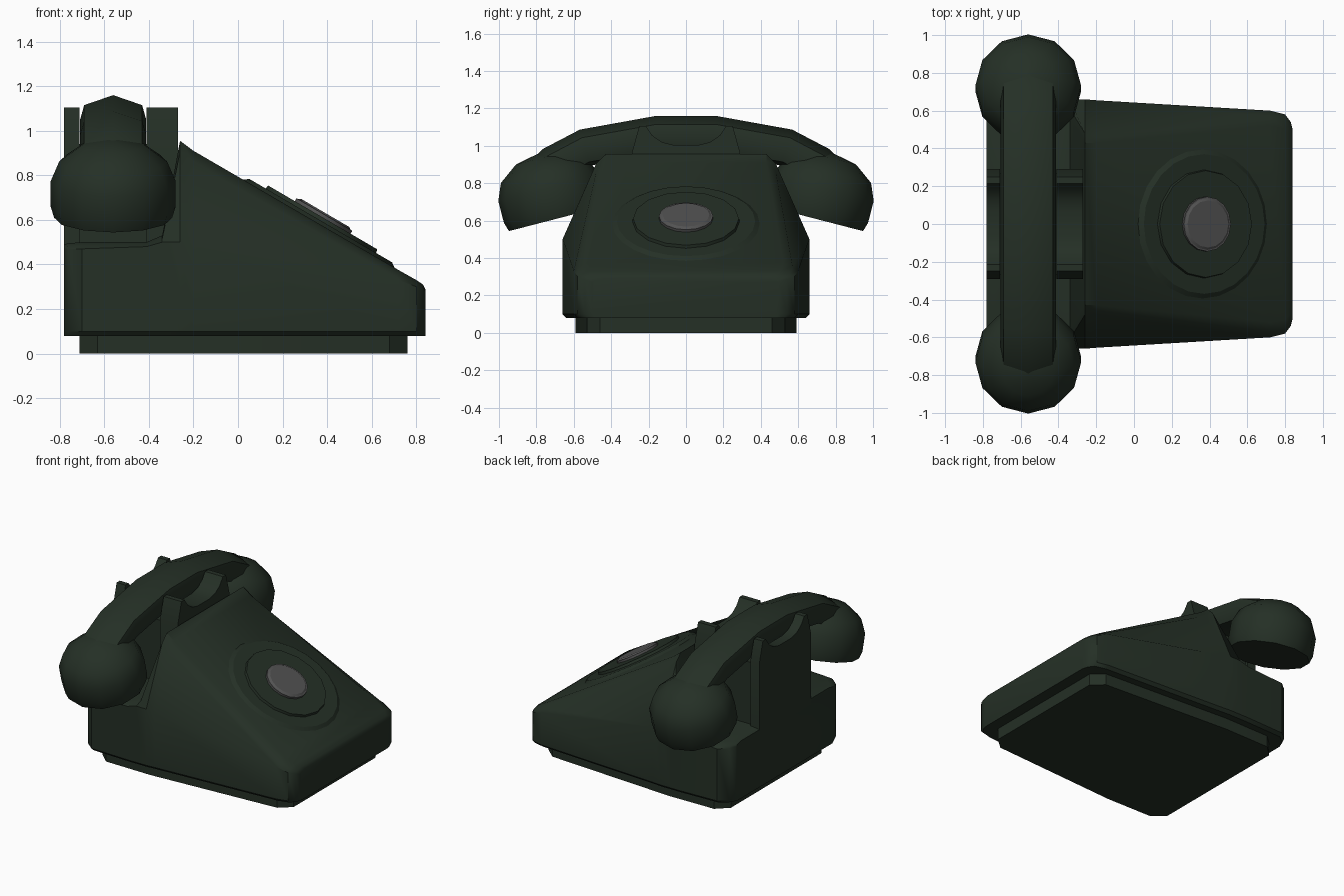
import bpy, bmesh, math
from mathutils import Matrix, Vector

cube = bpy.data.objects.get("Cube")
if cube:
    bpy.data.objects.remove(cube, do_unlink=True)


def material(name, color):
    m = bpy.data.materials.new(name)
    m.use_nodes = True
    m.diffuse_color = color
    bsdf = m.node_tree.nodes["Principled BSDF"]
    bsdf.inputs["Base Color"].default_value = color
    bsdf.inputs["Roughness"].default_value = 0.6
    return m


GREEN = material("dark green", (0.018, 0.029, 0.019, 1))
GREY = material("hub grey", (0.085, 0.085, 0.085, 1))


def finish(name, bm, mat, angle=35):
    bmesh.ops.recalc_face_normals(bm, faces=bm.faces)
    mesh = bpy.data.meshes.new(name)
    bm.to_mesh(mesh)
    bm.free()
    mesh.materials.append(mat)
    ob = bpy.data.objects.new(name, mesh)
    bpy.context.collection.objects.link(ob)
    bpy.ops.object.select_all(action='DESELECT')
    bpy.context.view_layer.objects.active = ob
    ob.select_set(True)
    bpy.ops.object.shade_smooth_by_angle(angle=math.radians(angle))
    return ob


def loft(name, rings, mat, angle=35):
    """Skin closed rings of equal length and cap both ends."""
    bm = bmesh.new()
    rows = [[bm.verts.new(p) for p in ring] for ring in rings]
    n = len(rows[0])
    for a, b in zip(rows, rows[1:]):
        for i in range(n):
            j = (i + 1) % n
            bm.faces.new((a[i], a[j], b[j], b[i]))
    bm.faces.new(rows[0])
    bm.faces.new(rows[-1][::-1])
    return finish(name, bm, mat, angle)


def mirrored(x, half):
    """Ring at x from a half outline, mirrored across y."""
    return [(x, y, z) for y, z in half] + [(x, -y, z) for y, z in half[::-1]]


# Housing: x, half width, shoulder height, top half width, top height
sections = [
    (-0.78, 0.55, 0.47, 0.54, 0.49), (-0.76, 0.60, 0.47, 0.58, 0.495),
    (-0.70, 0.65, 0.47, 0.63, 0.50), (-0.41, 0.66, 0.48, 0.63, 0.50),
    (-0.34, 0.66, 0.50, 0.61, 0.53), (-0.26, 0.66, 0.50, 0.48, 0.955),
    (-0.20, 0.655, 0.49, 0.48, 0.91), (0.72, 0.60, 0.33, 0.57, 0.375),
    (0.80, 0.58, 0.30, 0.555, 0.33), (0.83, 0.54, 0.285, 0.525, 0.31),
    (0.84, 0.50, 0.27, 0.49, 0.29)]
rings = []
for x, w, shoulder, tw, top in sections:
    edge = top - min(0.05, 0.5 * (top - shoulder))
    rings.append(mirrored(x, [(w - 0.02, 0.08), (w, 0.10), (w, shoulder),
                              (tw, edge), (tw - 0.05, top)]))
loft("housing", rings, GREEN)

# Recessed foot plate under the housing
plan = [(-0.71, 0.51), (-0.63, 0.585), (-0.28, 0.59), (0.68, 0.53), (0.76, 0.46)]
loft("foot_plate", [mirrored(x, [(w, 0), (w, 0.09)]) for x, w in plan], GREEN)

# Cradle: core block between two notched walls
core = [(0.27, 0.45), (0.27, 0.94)]
loft("cradle_core", [mirrored(x, core) for x in (-0.75, -0.30)], GREEN)
notch = [(0.29, 0.45), (0.29, 0.96), (0.25, 1.105), (0.215, 1.105),
         (0.18, 1.055), (0.13, 1.02), (0.07, 1.005)]
for name, x0, x1 in (("cradle_back_wall", -0.78, -0.71),
                     ("cradle_front_wall", -0.41, -0.27)):
    loft(name, [mirrored(x, notch) for x in (x0, x1)], GREEN)

# Handset arm: faceted section swept along an arch
HX = -0.56
half_section = [(0, 0.10), (0.13, 0.055), (0.148, -0.01), (0.125, -0.08), (0, -0.10)]
section = half_section + [(-a, b) for a, b in half_section[-2:0:-1]]
half_path = [(0.15, 1.06), (0.54, 0.99), (0.71, 0.90), (0.80, 0.80)]
path = [(-y, z) for y, z in half_path[::-1]] + half_path
rings = []
for i, (y, z) in enumerate(path):
    p, q = path[max(i - 1, 0)], path[min(i + 1, len(path) - 1)]
    t = Vector((q[0] - p[0], q[1] - p[1])).normalized()
    rings.append([(HX + a, y - t.y * b, z + t.x * b) for a, b in section])
loft("handset_arm", rings, GREEN, 50)

# Handset cups: tilted domes of twelve sides
dome = [(0.265, 0), (0.28, 0.05), (0.28, 0.17), (0.242, 0.26), (0.14, 0.335), (0.02, 0.36)]
tilt = math.radians(14.5)
for name, side in (("earpiece_cup", 1), ("mouthpiece_cup", -1)):
    place = (Matrix.Translation((HX, side * 0.69, 0.61))
             @ Matrix.Rotation(-side * tilt, 4, 'X'))
    loft(name, [[place @ Vector((r * math.cos(k * math.pi / 6),
                                 r * math.sin(k * math.pi / 6), h))
                 for k in range(12)] for r, h in dome], GREEN, 45)


# Dial: stacked discs lying on the sloped face
slope = Matrix.Translation((0.365, 0, 0.585)) @ Matrix.Rotation(math.radians(30.3), 4, 'Y')


def disc(name, low, high, r0, r1, mat, sides=16):
    bm = bmesh.new()
    bmesh.ops.create_cone(bm, cap_ends=True, segments=sides, radius1=r0, radius2=r1,
                          depth=high - low,
                          matrix=slope @ Matrix.Translation((0, 0, (low + high) / 2)))
    finish(name, bm, mat, 30)


disc("dial_mound", -0.02, 0.013, 0.42, 0.37, GREEN, 24)
disc("dial_plate", 0, 0.03, 0.29, 0.283, GREEN)
disc("dial_hub", 0.02, 0.045, 0.145, 0.145, GREY)
disc("dial_hub_cap", 0.04, 0.053, 0.145, 0.125, GREY)
